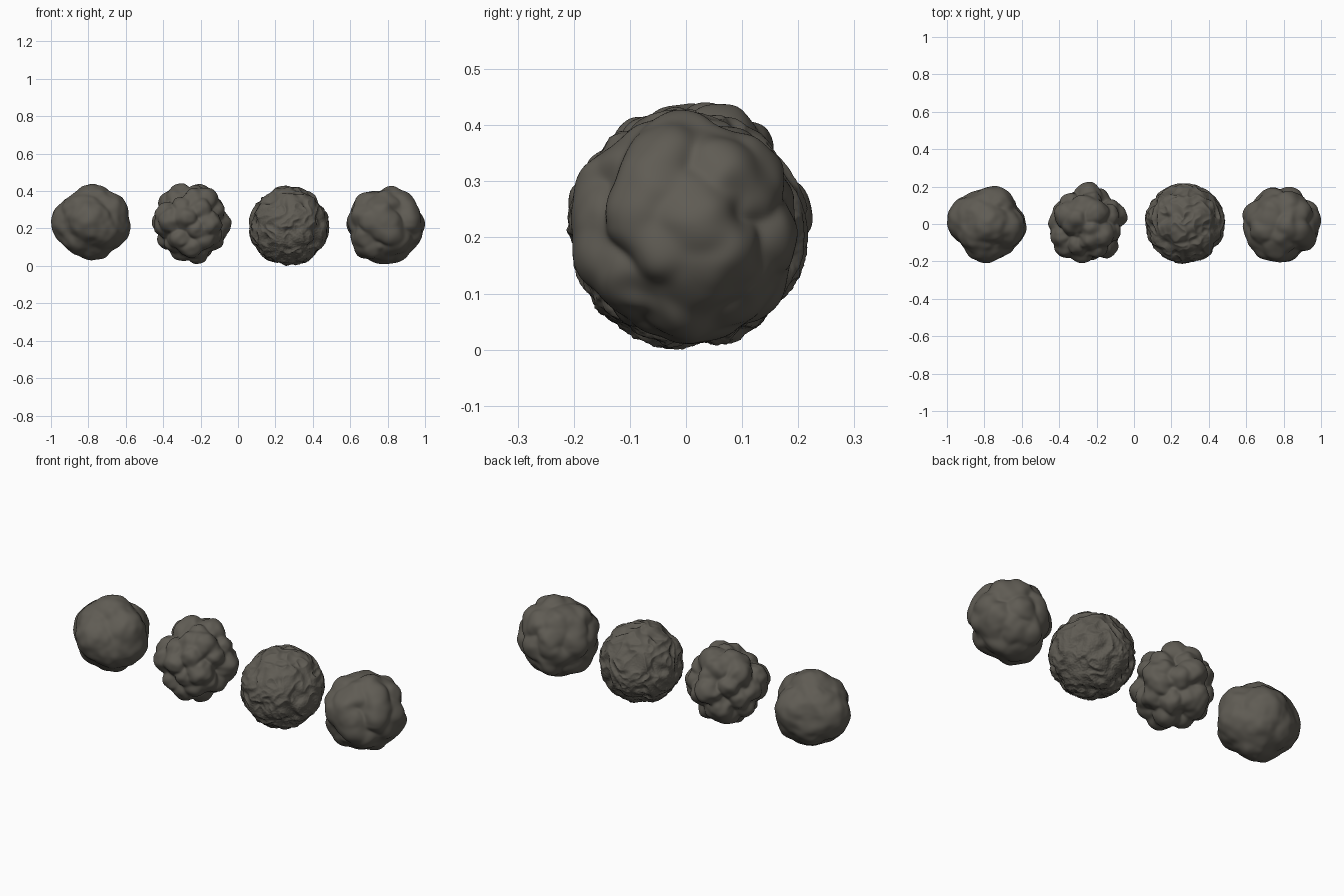
import bpy, bmesh, math, random
from mathutils import Vector, noise

if "Cube" in bpy.data.objects:
    bpy.data.objects.remove(bpy.data.objects["Cube"], do_unlink=True)

stone = bpy.data.materials.new("dark_grey_stone")
stone.use_nodes = True
colour = (0.115, 0.106, 0.088, 1)
stone.diffuse_color = colour
bsdf = stone.node_tree.nodes["Principled BSDF"]
bsdf.inputs["Base Color"].default_value = colour
bsdf.inputs["Roughness"].default_value = 0.9


def scatter(count, jitter, lowest, seed):
    """Evenly spread directions, slightly shuffled, each with a knob height."""
    rng = random.Random(seed)
    result = []
    for i in range(count):
        z = 1 - 2 * (i + 0.5) / count
        a = i * math.pi * (3 - math.sqrt(5))
        s = math.sqrt(1 - z * z)
        d = Vector((s * math.cos(a), s * math.sin(a), z))
        d += Vector([rng.uniform(-jitter, jitter) for _ in range(3)])
        result.append((d.normalized(), rng.uniform(lowest, 1)))
    return result


def domes(d, knobs, steepness, blend):
    """Rounded domes that meet in soft creases."""
    total = sum(math.exp((h - steepness * (1 - d.dot(k))) / blend) for k, h in knobs)
    return blend * math.log(total)


def warped(d, amount, scale):
    return (d + amount * noise.noise_vector(d * scale)).normalized()


def add_rock(name, centre, base, width, detail, height):
    """Displace a ball, size it to a width and rest it at a base height."""
    bm = bmesh.new()
    bmesh.ops.create_icosphere(bm, subdivisions=detail, radius=1)
    for v in bm.verts:
        d = v.co.normalized()
        v.co = d * height(d)
    xs, ys, zs = zip(*(v.co for v in bm.verts))
    middle = Vector((max(xs) + min(xs), max(ys) + min(ys), max(zs) + min(zs))) / 2
    scale = width / (max(xs) - min(xs))
    bmesh.ops.translate(bm, verts=bm.verts, vec=-middle)
    bmesh.ops.scale(bm, verts=bm.verts, vec=(scale, scale, scale))
    for f in bm.faces:
        f.smooth = True
    mesh = bpy.data.meshes.new(name)
    bm.to_mesh(mesh)
    bm.free()
    mesh.materials.append(stone)
    rock = bpy.data.objects.new(name, mesh)
    rock.location = (*centre, base + scale * (max(zs) - min(zs)) / 2)
    bpy.context.collection.objects.link(rock)


# Broad corners of the smooth rock, then knob layouts of the others
corners = [(Vector(p).normalized(), h) for p, h in [
    ((-1, 0.2, 0), 1.07), ((0, 0, 1), 0.99), ((0.85, -0.2, 0.5), 1),
    ((-0.15, -1, 0.1), 1.01), ((0.3, 1, 0.2), 1), ((0.9, -0.1, -0.3), 0.99),
    ((-0.6, -0.3, -0.75), 0.95), ((-0.5, 0.8, -0.5), 0.97),
    ((0.6, -0.75, -0.4), 0.96), ((-0.6, -0.5, 0.6), 0.94), ((0.1, 0, -1), 0.97),
    ((0.5, 0.7, -0.6), 0.95), ((-0.6, 0.6, 0.6), 0.94)]]
knobs = scatter(40, 0.13, 0.86, 4)
warts = scatter(52, 0.17, 0.9, 9)


def smooth_height(d):
    return domes(warped(d, 0.08, 2.5), corners, 0.75, 0.045) + 0.03 * noise.noise(d * 4)


def knobbly_height(d):
    return domes(warped(d, 0.08, 4), knobs, 2.6, 0.04) + 0.02 * noise.noise(d * 5)


def pitted_height(d):
    warp = d + 0.12 * noise.noise_vector(d * 2)
    n = noise.noise(warp * 2.3) + 0.25 * noise.noise(warp * 4.5)
    plateau = math.tanh(3.5 * (n + 0.25))
    ridge = -0.09 * abs(noise.noise(warp * 4))
    grain = 0.014 * noise.noise(d * 26) * (1 - d.z) / 2
    return 0.94 + 0.045 * plateau + ridge + grain


def lumpy_height(d):
    swell = noise.noise(d * 1.9 + Vector((4, 2, 7)))
    return domes(warped(d, 0.12, 3), warts, 2, 0.045) + 0.04 * swell


# Row of four rocks
add_rock("smooth_rock", (-0.787, -0.003), 0.03, 0.425, 6, smooth_height)
add_rock("knobbly_rock", (-0.247, 0.008), 0.01, 0.425, 6, knobbly_height)
add_rock("pitted_rock", (0.273, 0.002), 0, 0.43, 7, pitted_height)
add_rock("lumpy_rock", (0.79, -0.003), 0.01, 0.42, 6, lumpy_height)
